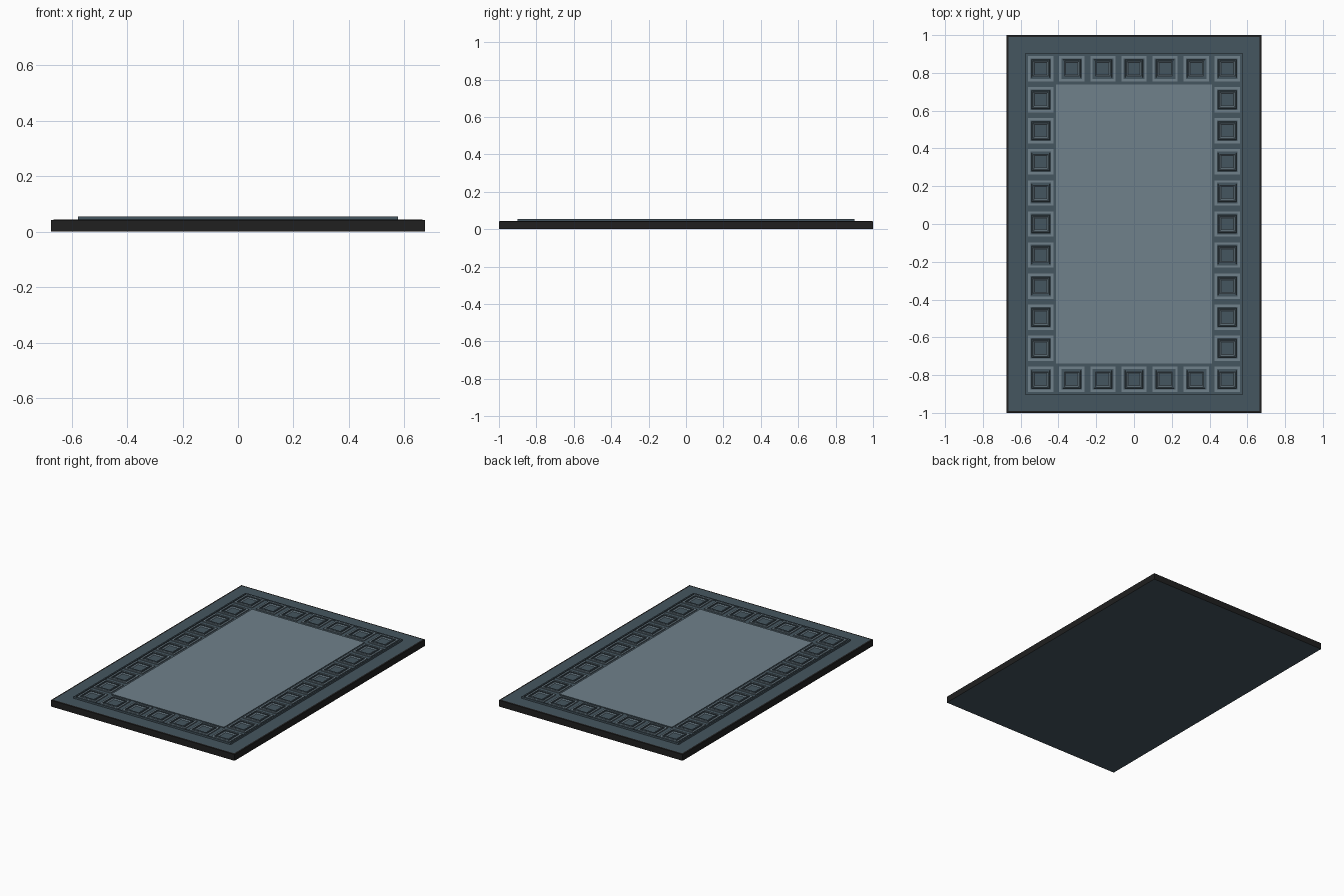
import bpy, bmesh

if "Cube" in bpy.data.objects:
    bpy.data.objects.remove(bpy.data.objects["Cube"])


def mat(name, r, g, b):
    m = bpy.data.materials.new(name)
    m.diffuse_color = (r, g, b, 1)
    m.use_nodes = True
    m.node_tree.nodes["Principled BSDF"].inputs["Base Color"].default_value = m.diffuse_color
    return m


BLACK = mat("black_edge", 0.014, 0.014, 0.014)
SLATE = mat("slate", 0.060, 0.092, 0.115)
LIGHT = mat("light_slate", 0.16, 0.22, 0.26)


def stepped(bm, cx, cy, loops, mats, cap_mat, bottom_mat=None):
    """Nested rectangles (half x, half y, z) joined outside-in, capped at the last."""
    rings = []
    for hx, hy, z in loops:
        rings.append([bm.verts.new((cx + sx * hx, cy + sy * hy, z))
                      for sx, sy in ((-1, -1), (1, -1), (1, 1), (-1, 1))])
    for a, b, m in zip(rings, rings[1:], mats):
        for i in range(4):
            j = (i + 1) % 4
            bm.faces.new((a[i], a[j], b[j], b[i])).material_index = m
    if cap_mat is not None:
        bm.faces.new(rings[-1]).material_index = cap_mat
    if bottom_mat is not None:
        bm.faces.new(rings[0][::-1]).material_index = bottom_mat


def finish(bm, name):
    me = bpy.data.meshes.new(name)
    bm.to_mesh(me)
    bm.free()
    for m in (BLACK, SLATE, LIGHT):
        me.materials.append(m)
    ob = bpy.data.objects.new(name, me)
    bpy.context.collection.objects.link(ob)
    return ob


# Base slab: black sides and thin rim, slate top and underside
bm = bmesh.new()
stepped(bm, 0, 0, [(0.675, 1.0, 0), (0.675, 1.0, 0.042), (0.664, 0.989, 0.043)],
        [0, 0], 1, 1)
finish(bm, "rug_base")

# Raised band with a thin outer lip
bm = bmesh.new()
stepped(bm, 0, 0, [(0.577, 0.902, 0.042), (0.577, 0.902, 0.055),
                   (0.568, 0.893, 0.055), (0.568, 0.893, 0.049)],
        [1, 1, 1], 1)
finish(bm, "border_band")

# Plain centre field
bm = bmesh.new()
stepped(bm, 0, 0, [(0.413, 0.738, 0.048), (0.413, 0.738, 0.053)], [1], 2)
finish(bm, "centre_field")

# Nested-square tiles around the border
P = 0.1645
TILE = [(0.067, 0.049), (0.067, 0.055), (0.055, 0.055), (0.055, 0.050),
        (0.048, 0.050), (0.046, 0.055), (0.040, 0.055), (0.033, 0.050)]
bm = bmesh.new()
for i in range(-3, 4):
    for j in range(-5, 6):
        if abs(i) == 3 or abs(j) == 5:
            stepped(bm, i * P, j * P, [(h, h, z) for h, z in TILE],
                    [2, 2, 1, 1, 1, 1, 2], 1)
finish(bm, "border_tiles")
